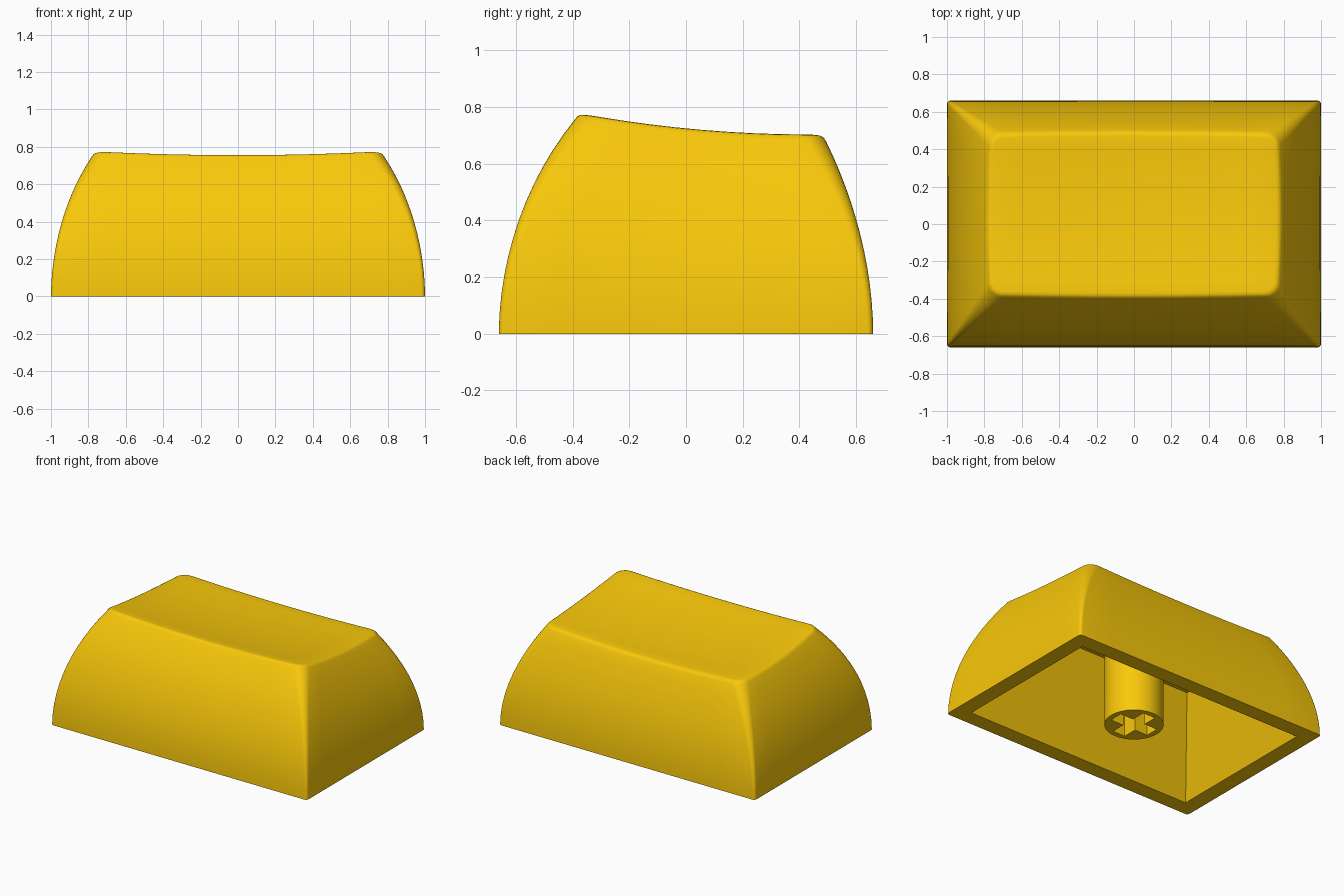
import bpy, bmesh
from math import sin, cos, pi

if "Cube" in bpy.data.objects:
    bpy.data.objects.remove(bpy.data.objects["Cube"])

mat = bpy.data.materials.new("yellow_plastic")
mat.diffuse_color = (0.95, 0.58, 0.003, 1)
mat.use_nodes = True
mat.node_tree.nodes["Principled BSDF"].inputs["Base Color"].default_value = mat.diffuse_color


def finish(bm, name):
    bmesh.ops.recalc_face_normals(bm, faces=bm.faces)
    me = bpy.data.meshes.new(name)
    bm.to_mesh(me)
    bm.free()
    ob = bpy.data.objects.new(name, me)
    bpy.context.collection.objects.link(ob)
    me.materials.append(mat)
    bpy.ops.object.select_all(action='DESELECT')
    ob.select_set(True)
    bpy.context.view_layer.objects.active = ob
    bpy.ops.object.shade_smooth_by_angle(angle=0.6)


def add_ring(bm, pts):
    return [bm.verts.new(p) for p in pts]


def bridge(bm, a, b):
    n = len(a)
    for i in range(n):
        bm.faces.new((a[i], a[(i + 1) % n], b[(i + 1) % n], b[i]))


def fill_between(bm, outer, inner):
    # flat face with a hole, lying between two closed loops
    edges = []
    for loop in (outer, inner):
        for a, b in zip(loop, loop[1:] + loop[:1]):
            edges.append(bm.edges.get((a, b)) or bm.edges.new((a, b)))
    bmesh.ops.triangle_fill(bm, edges=edges, use_beauty=True, normal=(0, 0, -1))


def top_z(x, y):
    # sloping top, dished in both directions
    d = y - 0.05
    return 0.698 - 0.087 * d + 0.118 * d * d + 0.022 * (x / 0.77) ** 2


def ceiling_z(y):
    return 0.58 - 0.087 * (y - 0.05)


def outline(hx, y0, y1, r, bulge, per_side=8, per_corner=6):
    # rounded rectangle with slightly bowed sides
    corners = [(hx - r, y0 + r, -pi / 2), (hx - r, y1 - r, 0),
               (-hx + r, y1 - r, pi / 2), (-hx + r, y0 + r, pi)]
    arcs = [[(cx + r * cos(a + pi / 2 * i / per_corner),
              cy + r * sin(a + pi / 2 * i / per_corner))
             for i in range(per_corner + 1)] for cx, cy, a in corners]
    pts = []
    for k in range(4):
        pts += arcs[k]
        (ax, ay), (bx, by) = arcs[k][-1], arcs[(k + 1) % 4][0]
        pts += [(ax + (bx - ax) * i / per_side, ay + (by - ay) * i / per_side)
                for i in range(1, per_side)]
    mid, hy = (y0 + y1) / 2, (y1 - y0) / 2
    return [(x * (1 + 0.018 * bulge * (1 - ((y - mid) / hy) ** 2)),
             mid + (y - mid) * (1 + 0.022 * bulge * (1 - (x / hx) ** 2)))
            for x, y in pts]


# keycap shell: curved outer walls
bm = bmesh.new()
rings = []
LEVELS = 12
for k in range(LEVELS + 1):
    t = k / LEVELS
    q = t ** 1.9
    pts = outline(1 - 0.222 * q, -0.66 + 0.270 * q, 0.66 - 0.168 * q,
                  0.02 + 0.05 * q, q)
    rings.append(add_ring(bm, [(x, y, t * (top_z(x, y) - 0.022)) for x, y in pts]))
rim = rings[0]

# rounded upper edge and dished top
for d, drop in ((0.008, 0.010), (0.018, 0.003), (0.032, 0.0)):
    pts = outline(0.778 - d, -0.390 + d, 0.492 - d, 0.07 - d * 0.5, 1)
    rings.append(add_ring(bm, [(x, y, top_z(x, y) - drop) for x, y in pts]))
for s in (0.85, 0.7, 0.55, 0.4, 0.25, 0.1):
    inner = [(x * s, 0.055 + (y - 0.055) * s) for x, y in pts]
    rings.append(add_ring(bm, [(x, y, top_z(x, y)) for x, y in inner]))
for a, b in zip(rings, rings[1:]):
    bridge(bm, a, b)
bm.faces.new(rings[-1])

# tapered hollow with a ceiling that follows the slope of the top
mouth, roof = [add_ring(bm, [(hx * sx, y, ceiling_z(y) if up else 0)
                             for sx, y in ((1, y0), (1, y1), (-1, y1), (-1, y0))])
               for hx, y0, y1, up in ((0.89, -0.55, 0.55, False),
                                      (0.675, -0.28, 0.385, True))]
bridge(bm, mouth, roof)
bm.faces.new(roof)
fill_between(bm, rim, mouth)
finish(bm, "keycap_shell")

# stem with a cross-shaped socket
bm = bmesh.new()
N, R, ARM, W, DEPTH = 40, 0.189, 0.150, 0.048, 0.30
circle = [(R * cos(2 * pi * i / N), R * sin(2 * pi * i / N)) for i in range(N)]
cross = []
for c, s in ((1, 0), (0, 1), (-1, 0), (0, -1)):
    for x, y in ((ARM, -W), (ARM, W), (W, W)):
        cross.append((x * c - y * s, x * s + y * c))
low = add_ring(bm, [(x, y, 0) for x, y in circle])
high = add_ring(bm, [(x, y, ceiling_z(y) + 0.002) for x, y in circle])
slot, slot_end = [add_ring(bm, [(x, y, z) for x, y in cross]) for z in (0, DEPTH)]
bridge(bm, low, high)
bridge(bm, slot, slot_end)
bm.faces.new(high)
bm.faces.new(slot_end)
fill_between(bm, low, slot)
finish(bm, "stem")
